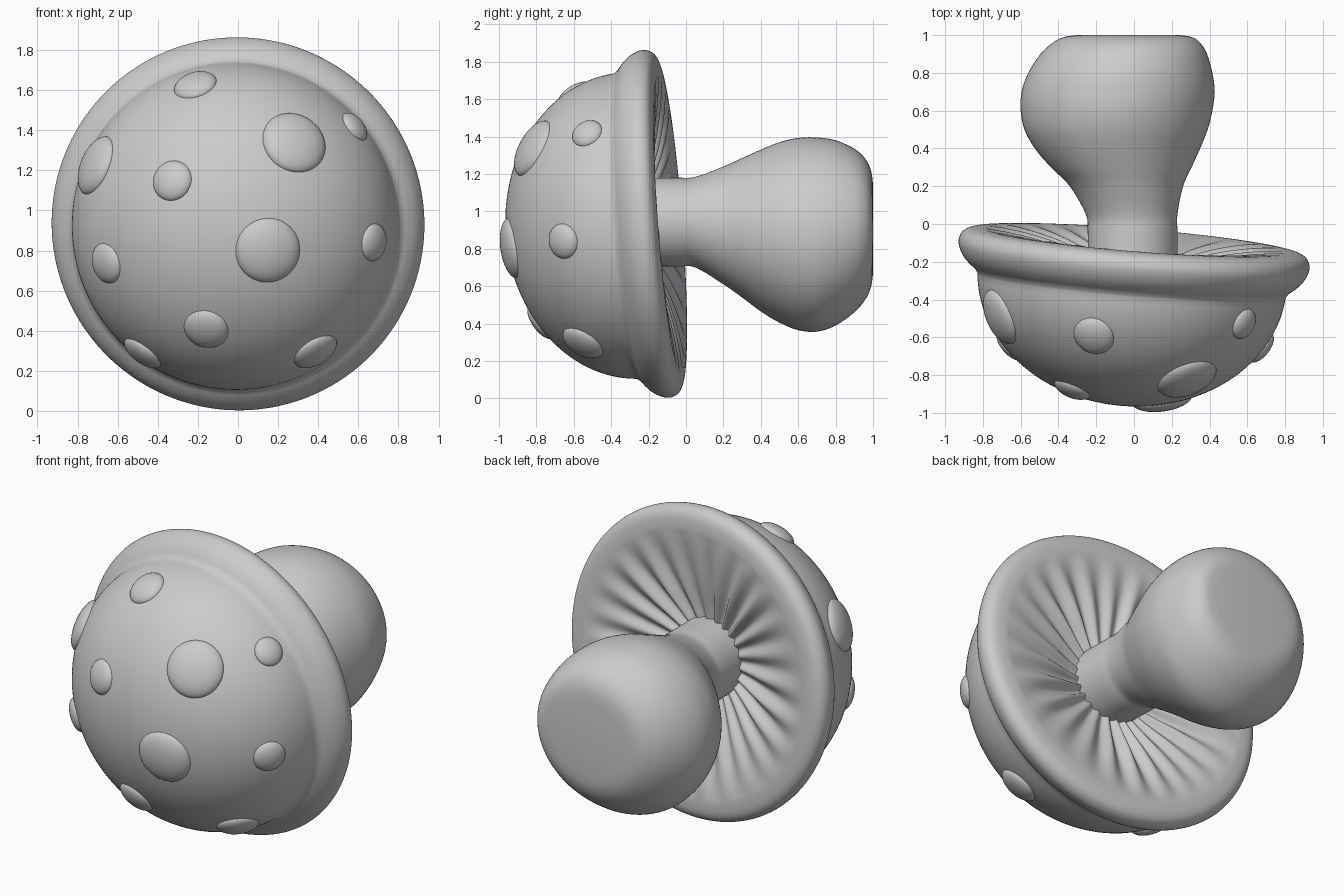
import bpy, bmesh, math
from mathutils import Vector

if "Cube" in bpy.data.objects:
    bpy.data.objects.remove(bpy.data.objects["Cube"])

AXIS = Vector((0.081, 1, 0.075)).normalized()      # tilted cap axis, pointing back
CENTRE = Vector((0, -0.165, 0.933))
TURN = Vector((0, 0, 1)).rotation_difference(AXIS)


def smooth_curve(points, steps):
    """Catmull-Rom interpolation through tuples of any size."""
    pts = [Vector(p) for p in points]
    pts = [pts[0]] + pts + [pts[-1]]
    out = []
    for a, b, c, d in zip(pts, pts[1:], pts[2:], pts[3:]):
        for s in range(steps):
            t = s / steps
            out.append(0.5 * (2 * b + (c - a) * t + (2 * a - 5 * b + 4 * c - d) * t * t
                              + (3 * b - a - 3 * c + d) * t ** 3))
    return out + [pts[-1]]


def loft(name, rings):
    """Skin a list of closed rings and cap both ends."""
    bm = bmesh.new()
    rows = [[bm.verts.new(p) for p in ring] for ring in rings]
    n = len(rows[0])
    for a, b in zip(rows, rows[1:]):
        for i in range(n):
            j = (i + 1) % n
            bm.faces.new((a[i], a[j], b[j], b[i]))
    bm.faces.new(rows[0])
    bm.faces.new(rows[-1])
    bmesh.ops.recalc_face_normals(bm, faces=bm.faces)
    for f in bm.faces:
        f.smooth = True
    me = bpy.data.meshes.new(name)
    bm.to_mesh(me)
    bm.free()
    ob = bpy.data.objects.new(name, me)
    bpy.context.collection.objects.link(ob)
    return ob


# Cap: elliptical dome, rolled rim, shallow gilled underside
SEG = 240
dome = [(0.82 * math.sin(a), -0.12 - 0.68 * math.cos(a))
        for a in [math.radians(0.5 + i * 86 / 32) for i in range(33)]]
rim = smooth_curve([(0.823, -0.152), (0.838, -0.133), (0.865, -0.112), (0.897, -0.08),
                    (0.921, -0.04), (0.932, 0), (0.925, 0.035), (0.905, 0.06),
                    (0.87, 0.075), (0.82, 0.08)], 3)
under = smooth_curve([(0.80, 0.08), (0.72, 0.07), (0.6, 0.047), (0.45, 0.012),
                      (0.3, -0.03), (0.15, -0.06), (0.01, -0.07)], 5)
rings = []
for part, profile in enumerate((dome, rim, under)):
    for r, h in profile:
        fade = 0
        if part == 2:
            fade = 0.018 * math.sin(math.pi * max(0, min(1, (0.80 - r) / 0.72)))
        ring = []
        for i in range(SEG):
            a = i * math.tau / SEG
            wave = fade * math.cos(24 * a + 0.8 * math.sin(3 * a)) * (1 + 0.3 * math.sin(5 * a))
            ring.append(CENTRE + TURN @ Vector((r * math.cos(a), r * math.sin(a), h + wave)))
        rings.append(ring)
cap = loft("cap", rings)

# Stem: rows of y, x min, x max, z min, z max
sections = [(-0.3, -0.24, 0.23, 0.71, 1.18), (-0.05, -0.245, 0.23, 0.705, 1.18),
            (0.05, -0.255, 0.23, 0.70, 1.185), (0.2, -0.34, 0.26, 0.61, 1.24),
            (0.3, -0.44, 0.305, 0.54, 1.285), (0.4, -0.525, 0.35, 0.465, 1.33),
            (0.5, -0.58, 0.39, 0.405, 1.37), (0.6, -0.60, 0.415, 0.365, 1.393),
            (0.7, -0.595, 0.427, 0.357, 1.395), (0.8, -0.56, 0.415, 0.39, 1.38),
            (0.9, -0.495, 0.387, 0.46, 1.335), (0.96, -0.43, 0.35, 0.53, 1.28),
            (0.99, -0.37, 0.305, 0.60, 1.215), (1.0, -0.30, 0.24, 0.67, 1.14)]
rings = []
for y, x0, x1, z0, z1 in smooth_curve(sections, 5):
    rings.append([Vector(((x0 + x1) / 2 + (x1 - x0) / 2 * math.cos(a), y,
                          (z0 + z1) / 2 + (z1 - z0) / 2 * math.sin(a)))
                  for a in [i * math.tau / 96 for i in range(96)]])
rings.append([p * 0.02 + Vector((-0.03, 1, 0.905)) * 0.98 for p in rings[-1]])
loft("stem", rings)

# Spots: flattened domes dropped on the cap (x, z, radius)
spots = [(0.15, 0.80, 0.163), (0.285, 1.345, 0.165), (0.585, 1.42, 0.085),
         (0.68, 0.84, 0.095), (-0.33, 1.15, 0.103), (-0.215, 1.63, 0.11),
         (-0.72, 1.23, 0.155), (-0.66, 0.735, 0.103), (-0.16, 0.405, 0.113),
         (0.39, 0.29, 0.12), (-0.48, 0.285, 0.11)]
bpy.context.view_layer.update()
for k, (x, z, r) in enumerate(spots):
    hit, loc, nor, _ = cap.ray_cast(Vector((x, -2, z)), Vector((0, 1, 0)))
    bpy.ops.mesh.primitive_uv_sphere_add(segments=40, ring_count=20, radius=1)
    spot = bpy.context.object
    spot.name = f"cap_spot_{k + 1}"
    spot.scale = (r, r, 0.02 + 0.28 * r)
    spot.rotation_euler = nor.to_track_quat('Z', 'Y').to_euler()
    spot.location = loc - nor * (0.006 + 0.6 * r * r)
    bpy.ops.object.shade_smooth()
